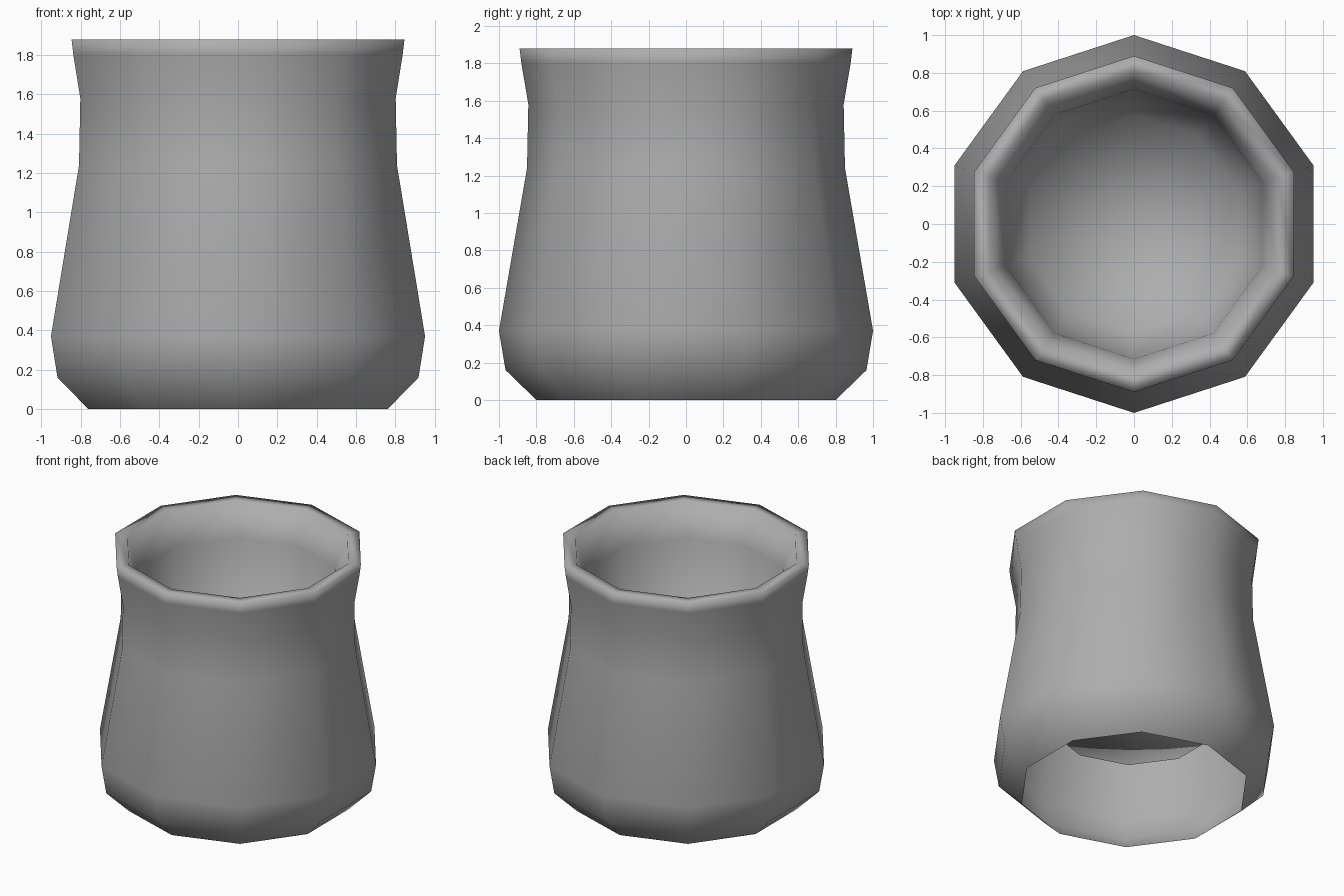
import bpy, bmesh, math

if "Cube" in bpy.data.objects:
    bpy.data.objects.remove(bpy.data.objects["Cube"])

SIDES = 10

# Profile (radius, height): open foot, outer wall, flat rim, then inner cup down to its floor
PROFILE = [
    (0.80, 0.00), (0.965, 0.16), (1.00, 0.37), (0.85, 1.24), (0.843, 1.58),
    (0.88, 1.80), (0.89, 1.88), (0.80, 1.88), (0.715, 1.63), (0.58, 0.53),
]


def ring(bm, radius, z):
    verts = []
    for i in range(SIDES):
        a = math.pi / 2 + 2 * math.pi * i / SIDES
        verts.append(bm.verts.new((radius * math.cos(a), radius * math.sin(a), z)))
    return verts


def lathe(name, profile):
    bm = bmesh.new()
    rings = [ring(bm, r, z) for r, z in profile]
    for low, high in zip(rings, rings[1:]):
        for i in range(SIDES):
            j = (i + 1) % SIDES
            bm.faces.new((low[i], low[j], high[j], high[i]))
    # Cup floor as a fan
    floor = rings[-1]
    centre = bm.verts.new((0, 0, profile[-1][1]))
    for i in range(SIDES):
        bm.faces.new((floor[i], floor[(i + 1) % SIDES], centre))
    for f in bm.faces:
        f.smooth = True
    mesh = bpy.data.meshes.new(name)
    bm.to_mesh(mesh)
    bm.free()
    obj = bpy.data.objects.new(name, mesh)
    bpy.context.collection.objects.link(obj)
    return obj


# Ten-sided pot with a hollow, open underside
pot = lathe("pot", PROFILE)

# Dark grey finish
grey = bpy.data.materials.new("dark_grey")
grey.diffuse_color = (0.42, 0.42, 0.42, 1)
grey.use_nodes = True
grey.node_tree.nodes["Principled BSDF"].inputs["Base Color"].default_value = grey.diffuse_color
pot.data.materials.append(grey)
